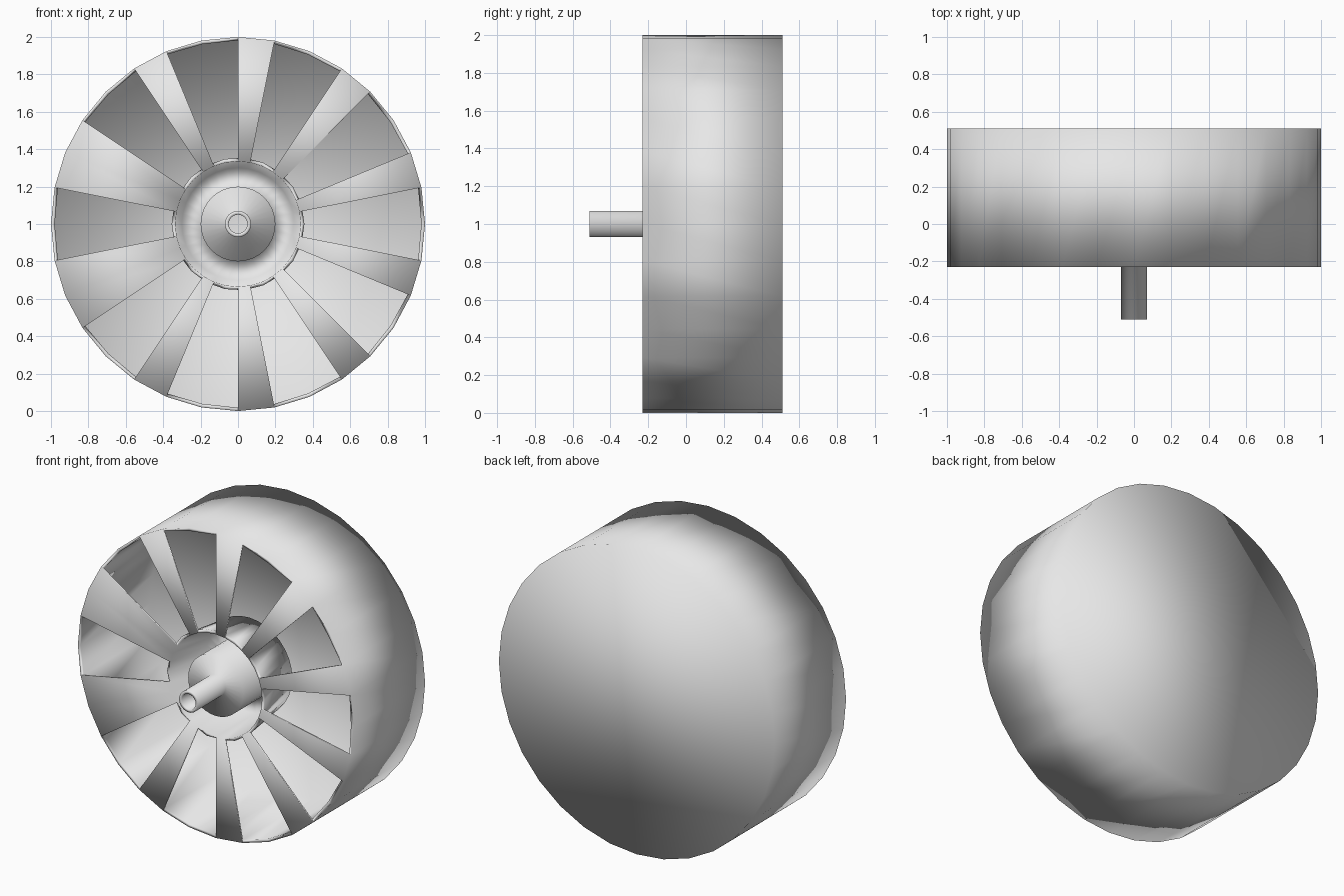
import bpy, bmesh, math

cube = bpy.data.objects.get("Cube")
if cube:
    bpy.data.objects.remove(cube, do_unlink=True)

SEGMENTS = 32
STEP = 2 * math.pi / SEGMENTS

# Single grey metal
metal = bpy.data.materials.new("grey metal")
metal.use_nodes = True
grey = (0.8, 0.8, 0.8, 1)
metal.diffuse_color = grey
metal.node_tree.nodes["Principled BSDF"].inputs["Base Color"].default_value = grey

# Continuous section (radius, y): drum, spoked front, recess, hub, shaft
profile = [(1, 0.51), (1, -0.23), (0.335, -0.23), (0.3, 0.1),
           (0.2, 0.1), (0.2, -0.23), (0.07, -0.23), (0.07, -0.51)]
SPOKE_BAND = 1

# Each opening covers two segments, with one spoke segment between;
# the spokes either side of the left-hand opening are two segments wide
starts = [-1, 2, 5, 8, 11, 15, 19, 22, 25, 28]
openings = {(s + k) % SEGMENTS for s in starts for k in range(2)}

bm = bmesh.new()
rings = []
for r, y in profile:
    rings.append([bm.verts.new((r * math.cos(i * STEP), y, 1 + r * math.sin(i * STEP)))
                  for i in range(SEGMENTS)])

# Walls between the rings, skipping the wedge openings
for band, (a, b) in enumerate(zip(rings, rings[1:])):
    for i in range(SEGMENTS):
        if band == SPOKE_BAND and i in openings:
            continue
        j = (i + 1) % SEGMENTS
        bm.faces.new((a[i], a[j], b[j], b[i]))

# Closed back
back = bm.faces.new(rings[0])
bmesh.ops.recalc_face_normals(bm, faces=bm.faces)
back.normal_update()
if back.normal.y < 0:
    bmesh.ops.reverse_faces(bm, faces=bm.faces)
for face in bm.faces:
    face.smooth = True

mesh = bpy.data.meshes.new("motor_housing")
bm.to_mesh(mesh)
bm.free()
mesh.materials.append(metal)
housing = bpy.data.objects.new("motor_housing", mesh)
bpy.context.collection.objects.link(housing)

# Sheet thickness, which also hollows the shaft
shell = housing.modifiers.new("shell", "SOLIDIFY")
shell.thickness = 0.02
shell.offset = -1
